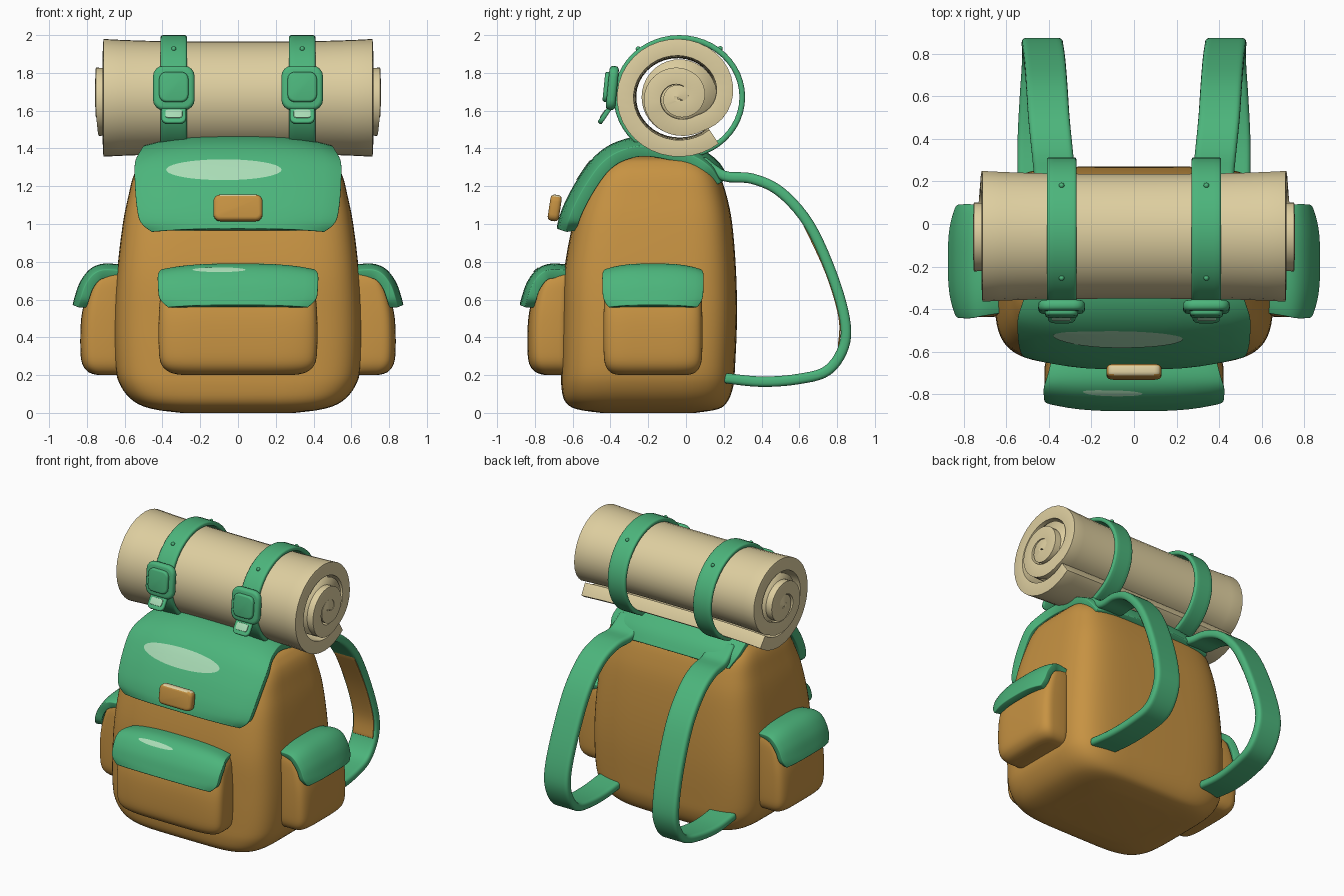
import bpy, bmesh, math
from mathutils import Vector

old = bpy.data.objects.get("Cube")
if old:
    bpy.data.objects.remove(old, do_unlink=True)


def material(name, color):
    m = bpy.data.materials.new(name)
    m.use_nodes = True
    m.diffuse_color = (*color, 1)
    bsdf = m.node_tree.nodes["Principled BSDF"]
    bsdf.inputs["Base Color"].default_value = (*color, 1)
    bsdf.inputs["Roughness"].default_value = 0.7
    return m


GREEN = material("green leather", (0.072, 0.46, 0.2))
BROWN = material("tan canvas", (0.57, 0.29, 0.055))
CREAM = material("cream blanket", (0.73, 0.62, 0.35))
SHINE = material("pale green shine", (0.4, 0.72, 0.47))


def finish(name, bm, *mats):
    bmesh.ops.recalc_face_normals(bm, faces=bm.faces)
    mesh = bpy.data.meshes.new(name)
    bm.to_mesh(mesh)
    bm.free()
    for m in mats:
        mesh.materials.append(m)
    mesh.shade_smooth()
    obj = bpy.data.objects.new(name, mesh)
    bpy.context.collection.objects.link(obj)
    return obj


def bevel(obj, width, segments=3):
    mod = obj.modifiers.new("soft edges", "BEVEL")
    mod.width, mod.segments = width, segments
    mod.limit_method, mod.angle_limit = "ANGLE", math.radians(50)


def spline(rows, steps):
    """Smooth curve through rows of any dimension."""
    pts = [Vector(r) for r in rows]
    out = []
    for i in range(len(pts) - 1):
        a, b, c, d = pts[max(i - 1, 0)], pts[i], pts[i + 1], pts[min(i + 2, len(pts) - 1)]
        for k in range(steps):
            t = k / steps
            out.append(0.5 * (2 * b + (c - a) * t + (2 * a - 5 * b + 4 * c - d) * t * t
                              + (3 * b - a - 3 * c + d) * t ** 3))
    return out + [pts[-1]]


def stack(name, rows, mat, power, count=64):
    """Solid from soft-square rings; each row is z, half width, front y, back y."""
    bm = bmesh.new()
    rings = []
    for z, hw, yf, yb in spline(rows, 4):
        ring = []
        for i in range(count):
            a = math.tau * i / count
            c, s = math.cos(a), math.sin(a)
            x = math.copysign(abs(c) ** (2 / power), c) * hw
            y = math.copysign(abs(s) ** (2 / power), s) * (yb - yf) / 2 + (yf + yb) / 2
            ring.append(bm.verts.new((x, y, z)))
        rings.append(ring)
    for lo, hi in zip(rings, rings[1:]):
        for i in range(count):
            j = (i + 1) % count
            bm.faces.new((lo[i], lo[j], hi[j], hi[i]))
    bm.faces.new(rings[0])
    bm.faces.new(rings[-1])
    return finish(name, bm, mat)


def sheet(name, rows, thick, mat, curl=0.0, steps=5, cols=12, soft=0.4):
    """Thick band along a path; each row is centre x, y, z, half width."""
    pts = spline(rows, steps)
    bm = bmesh.new()
    grid = []
    for i, (cx, y, z, hw) in enumerate(pts):
        t = pts[min(i + 1, len(pts) - 1)] - pts[max(i - 1, 0)]
        n = Vector((t[2], -t[1])).normalized()
        line = []
        for k in range(cols + 1):
            u = 2 * k / cols - 1
            drop = curl * abs(u) ** 3
            line.append(bm.verts.new((cx + u * hw, y - n.x * drop, z - n.y * drop)))
        grid.append(line)
    for a, b in zip(grid, grid[1:]):
        for k in range(cols):
            bm.faces.new((a[k], a[k + 1], b[k + 1], b[k]))
    obj = finish(name, bm, mat)
    mod = obj.modifiers.new("thickness", "SOLIDIFY")
    mod.thickness, mod.offset = thick, 0
    bevel(obj, thick * soft)
    return obj


def box(name, loc, size, mats, tilt=0.0, soft=0.02):
    """Soft box; a second material goes on its top face."""
    bm = bmesh.new()
    bmesh.ops.create_cube(bm, size=1)
    bmesh.ops.scale(bm, vec=size, verts=bm.verts)
    sides = [e for e in bm.edges if abs(e.verts[0].co.y - e.verts[1].co.y) > 1e-4]
    bmesh.ops.bevel(bm, geom=sides, offset=min(size[0], size[2]) * 0.25,
                    segments=4, profile=0.5, affect="EDGES")
    bm.normal_update()
    for f in bm.faces:
        f.material_index = int(len(mats) > 1 and f.normal.z > 0.7)
    obj = finish(name, bm, *mats)
    obj.location, obj.rotation_euler.x = loc, tilt
    bevel(obj, soft)
    return obj


def shine(name, target, x, z, rx, rz):
    """Thin oval of pale paint laid onto a flap."""
    bm = bmesh.new()
    rings = [[bm.verts.new((x + rx * r / 5 * math.cos(math.tau * i / 40), -1,
                            z + rz * r / 5 * math.sin(math.tau * i / 40)))
              for i in range(40)] for r in range(1, 6)]
    bm.faces.new(rings[0])
    for a, b in zip(rings, rings[1:]):
        for i in range(40):
            j = (i + 1) % 40
            bm.faces.new((a[i], a[j], b[j], b[i]))
    obj = finish(name, bm, SHINE)
    mod = obj.modifiers.new("lay on flap", "SHRINKWRAP")
    mod.target, mod.wrap_method, mod.wrap_mode = target, "PROJECT", "ABOVE_SURFACE"
    mod.use_project_y, mod.offset = True, 0.004


# Main bag
stack("bag_body", [
    (0, .3, -.45, .05), (.02, .45, -.58, .17), (.06, .55, -.64, .22), (.14, .62, -.66, .25),
    (.25, .65, -.66, .26), (.5, .655, -.655, .27), (.75, .64, -.645, .265), (1, .61, -.6, .245),
    (1.15, .58, -.55, .215), (1.25, .555, -.5, .18), (1.31, .52, -.45, .13),
    (1.35, .46, -.38, .07), (1.365, .3, -.28, 0)], BROWN, 5)

# Lid over the top
lid = sheet("lid_flap", [(0, *r) for r in (
    (.2, 1.23, .46), (.14, 1.32, .5), (.02, 1.39, .5), (-.2, 1.435, .49), (-.35, 1.41, .51),
    (-.46, 1.34, .54), (-.55, 1.22, .54), (-.615, 1.1, .53), (-.645, 1.02, .51),
    (-.655, .97, .45))], .06, GREEN, .05)
shine("lid_shine", lid, -.075, 1.285, .305, .055)
box("lid_clasp", (0, -.695, 1.085), (.26, .06, .14), (BROWN, CREAM), -.15)


# Pockets with their flaps
def pocket(name, half, loc, turn):
    bag = stack(name, [(z, half * w, y, .05) for z, w, y in (
        (.2, .69, -.1), (.215, .86, -.15), (.26, .97, -.185), (.35, 1, -.195), (.5, 1, -.19),
        (.62, .98, -.165), (.7, .95, -.13), (.76, .88, -.08))], BROWN, 4.5)
    flap = sheet(name + "_flap", [(0, y, z, half * w) for y, z, w in (
        (.03, .76, .9), (-.07, .765, .96), (-.13, .74, 1), (-.175, .68, 1),
        (-.2, .61, .98), (-.212, .565, .87))], .05, GREEN, .03)
    for obj in (bag, flap):
        obj.location, obj.rotation_euler.z = loc, turn
    return flap


front_flap = pocket("front_pocket", .42, (0, -.645, 0), 0)
shine("front_pocket_shine", front_flap, -.1, .755, .14, .012)
for side, s in (("left", 1), ("right", -1)):
    pocket(side + "_pocket", .262, (s * .64, -.175, 0), s * math.pi / 2)

# Rolled blanket: a spiral layer around a core
CY, CZ, PITCH = -.035, 1.672, .1
spiral = []
for i in range(101):
    u = i / 100 * 2.65
    r = .258 - PITCH * (u ** 5 if u < 1 else u)
    a = math.radians(-50) - math.tau * u
    spiral.append((0, CY + 1.06 * r * math.cos(a), CZ + r * math.sin(a),
                   .715 + .04 * min(1, max(0, u - .8) * 2)))
sheet("blanket_roll", spiral, .088, CREAM, .014, steps=1, cols=16)
bm = bmesh.new()
bmesh.ops.create_cone(bm, cap_ends=True, segments=40, radius1=.2, radius2=.2, depth=1.41)
core = finish("blanket_core", bm, CREAM)
core.location, core.rotation_euler.y = (0, CY, CZ), math.pi / 2

for side, s in (("left", 1), ("right", -1)):
    # Strap around the blanket
    x = s * .34
    loop = [(x, CY + .333 * math.sin(a), CZ - .313 * math.cos(a), .07)
            for a in (math.tau * i / 48 for i in range(50))]
    sheet(side + "_roll_strap", loop, .03, GREEN, steps=1, cols=4)

    # Buckle with loose strap end
    box(side + "_buckle", (x, -.39, 1.72), (.22, .05, .235), (GREEN,), -.1)
    box(side + "_buckle_plate", (x, -.415, 1.725), (.155, .04, .16), (GREEN,), -.1, .012)
    box(side + "_strap_end", (x, -.42, 1.59), (.13, .025, .14), (GREEN,), -.6, .008)
    box(side + "_strap_end_shine", (x, -.44, 1.583), (.09, .008, .05), (SHINE,), -.6, .002)
    for n, a in (("front", 2.25), ("back", 0.9)):
        bm = bmesh.new()
        bmesh.ops.create_uvsphere(bm, u_segments=12, v_segments=8, radius=.013)
        stud = finish(f"{side}_{n}_stud", bm, GREEN)
        stud.location = (x, CY + .348 * math.cos(a), CZ + .328 * math.sin(a))

    # Shoulder strap and its lining
    path = [(s * cx, y, z, .097) for cx, y, z in (
        (.36, .08, 1.34), (.37, .2, 1.255), (.385, .35, 1.24), (.4, .5, 1.17), (.41, .65, 1.0),
        (.42, .77, .74), (.43, .84, .5), (.43, .835, .35), (.43, .75, .225), (.44, .6, .18),
        (.45, .4, .165), (.45, .2, .185))]
    sheet(side + "_shoulder_strap", path, .055, GREEN, cols=6)
    lining = [(cx, y - .028, z, .08) for cx, y, z, w in path[4:8]]
    sheet(side + "_strap_lining", lining, .008, BROWN, cols=6)
